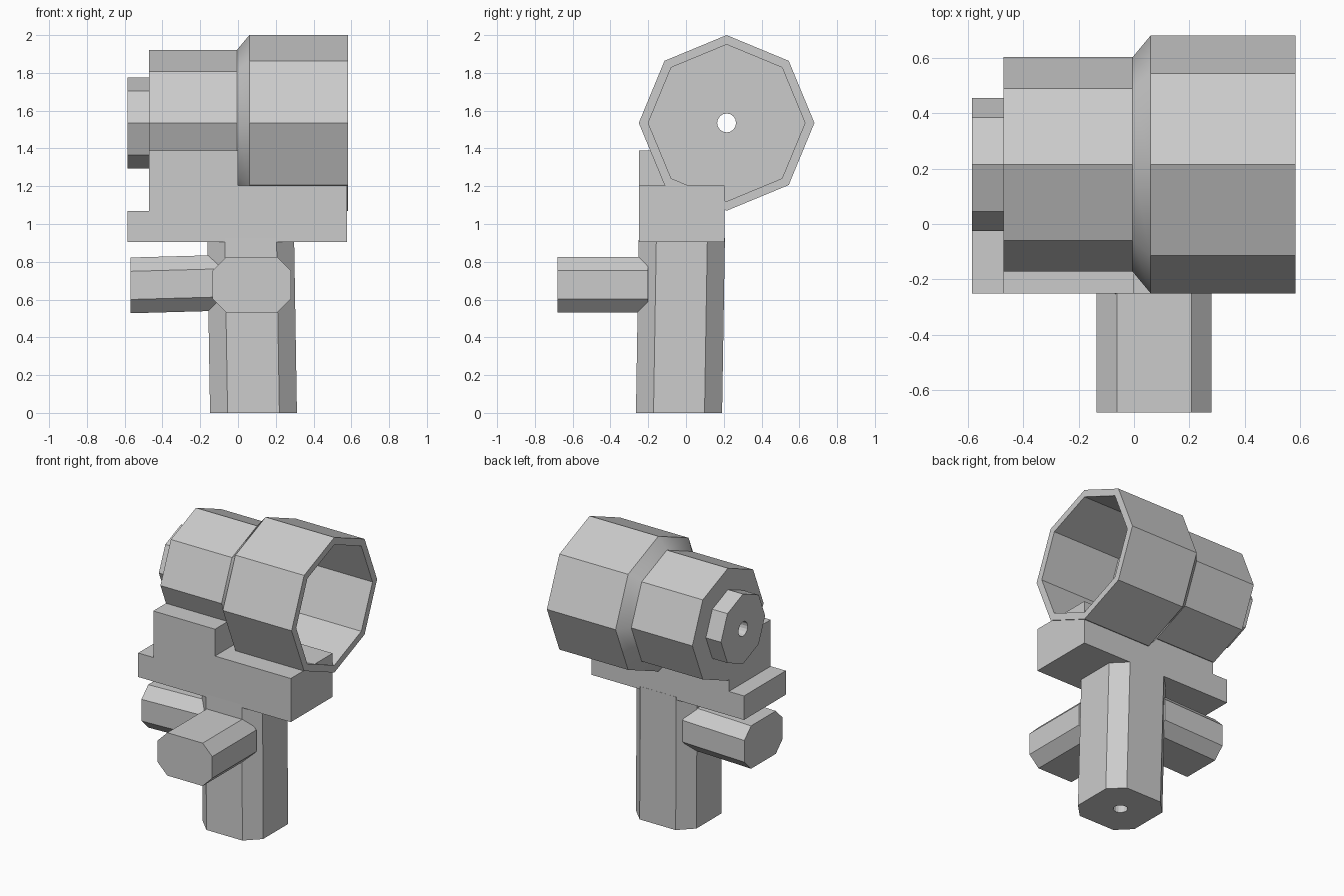
import bpy, bmesh, math
from mathutils import Vector

cube = bpy.data.objects.get("Cube")
if cube:
    bpy.data.objects.remove(cube, do_unlink=True)

grey = bpy.data.materials.new("plain grey")
grey.use_nodes = True
grey.diffuse_color = (0.6, 0.6, 0.6, 1)
grey.node_tree.nodes["Principled BSDF"].inputs["Base Color"].default_value = (0.6, 0.6, 0.6, 1)


def loft(name, rings, smooth_bands=()):
    """Skin a list of equal-sized point rings and cap both ends."""
    bm = bmesh.new()
    loops = [[bm.verts.new(p) for p in ring] for ring in rings]
    n = len(loops[0])
    for band, (a, b) in enumerate(zip(loops, loops[1:])):
        for i in range(n):
            j = (i + 1) % n
            face = bm.faces.new((a[i], a[j], b[j], b[i]))
            face.smooth = band in smooth_bands
    bm.faces.new(loops[0])
    bm.faces.new(loops[-1])
    bmesh.ops.recalc_face_normals(bm, faces=bm.faces)
    mesh = bpy.data.meshes.new(name)
    bm.to_mesh(mesh)
    bm.free()
    mesh.materials.append(grey)
    obj = bpy.data.objects.new(name, mesh)
    bpy.context.collection.objects.link(obj)
    return obj


def circle(r, n):
    return [(r * math.cos(math.tau * i / n), r * math.sin(math.tau * i / n)) for i in range(n)]


def chamfered(w, h, c):
    """Rectangle outline with cut corners, from half sizes."""
    return [(w - c, -h), (w, c - h), (w, h - c), (w - c, h),
            (c - w, h), (-w, h - c), (-w, c - h), (c - w, -h)]


def prism(name, outline, start, end, u, v):
    """Extrude an outline, spanned by axes u and v, between two centres."""
    u, v = Vector(u), Vector(v)
    return loft(name, [[Vector(c) + u * a + v * b for a, b in outline] for c in (start, end)])


def drill(target, start, end, r, u, v):
    cutter = prism(target.name + "_hole_cutter", circle(r, 16), start, end, u, v)
    cutter.hide_render = True
    cutter.display_type = 'WIRE'
    cutter.hide_set(True)
    mod = target.modifiers.new("hole", 'BOOLEAN')
    mod.operation = 'DIFFERENCE'
    mod.solver = 'EXACT'
    mod.object = cutter


X, Y, Z = (1, 0, 0), (0, 1, 0), (0, 0, 1)
AY, AZ = 0.215, 1.535

# Octagonal stepped barrel, hollow at the wide end
steps = [(-0.585, 0.24), (-0.47, 0.24), (-0.47, 0.387), (-0.005, 0.387),
         (0.06, 0.465), (0.583, 0.465), (0.583, 0.415), (0.06, 0.415)]
barrel = loft("barrel", [[(x, AY + a, AZ + b) for a, b in circle(r, 8)] for x, r in steps],
              smooth_bands=(3,))
drill(barrel, (-0.7, AY, AZ), (0.3, AY, AZ), 0.05, Y, Z)

# Stepped mounting block under the barrel
block = [(-0.585, 0.905), (0.577, 0.905), (0.577, 1.205), (0, 1.205),
         (0, 1.39), (-0.47, 1.39), (-0.47, 1.07), (-0.585, 1.07)]
prism("mounting_block", block, (0, -0.25, 0), (0, 0.205, 0), X, Z)

# Slightly leaning handle with a hole in its base
handle = prism("handle", chamfered(0.23, 0.228, 0.093),
               (0.082, -0.037, 0), (0.067, -0.022, 0.925), X, Y)
drill(handle, (0.082, -0.037, -0.1), (0.07, -0.025, 0.8), 0.045, X, Y)

# Front and side grips
grip = chamfered(0.2075, 0.1475, 0.073)
prism("front_grip", grip, (0.0725, -0.68, 0.678), (0.0725, -0.2, 0.678), X, Z)
prism("side_grip", grip, (-0.57, -0.028, 0.675), (-0.1, -0.028, 0.688), Y, Z)
